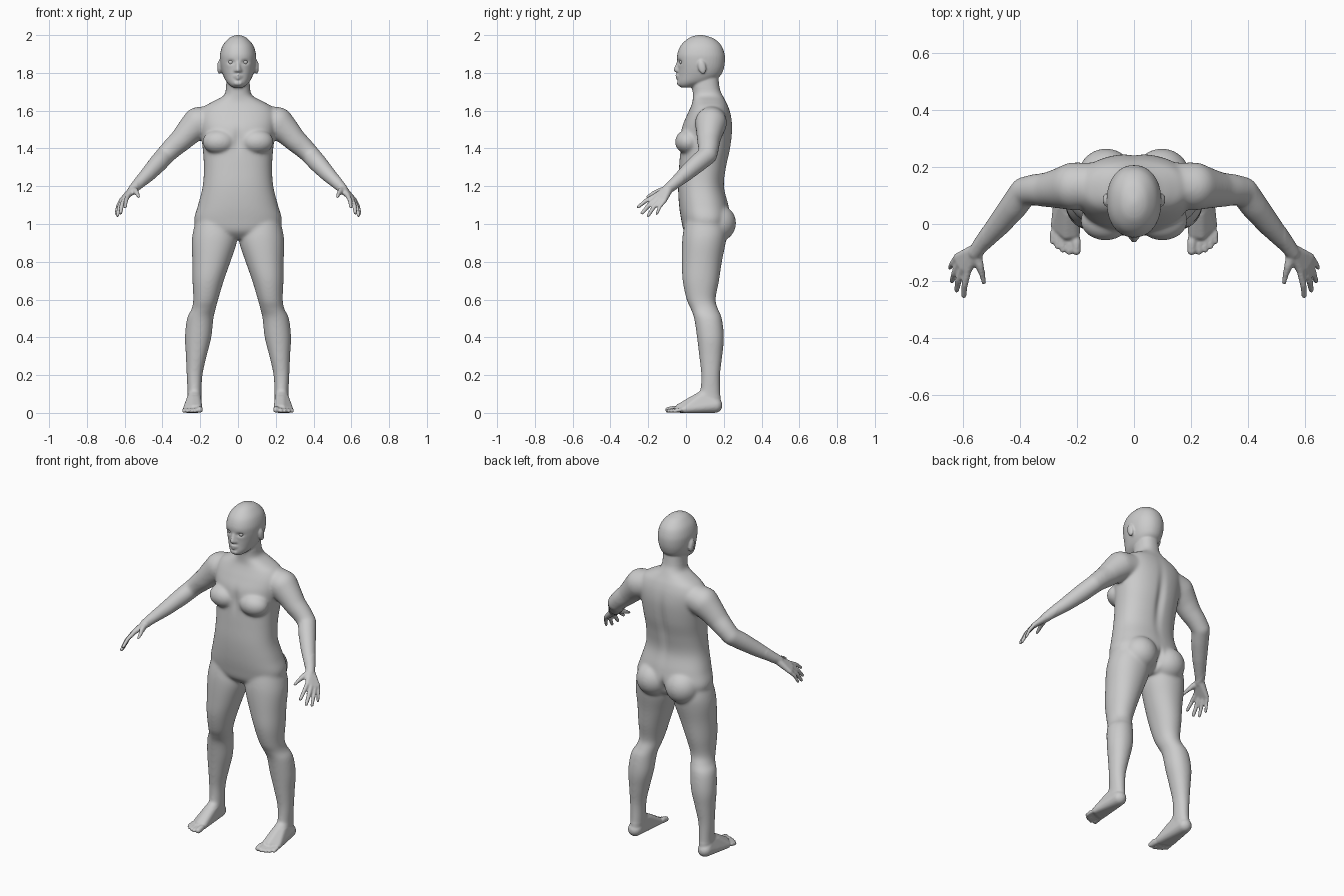
import bpy, bmesh, math
from mathutils import Vector, Matrix

if "Cube" in bpy.data.objects:
    bpy.data.objects.remove(bpy.data.objects["Cube"])

body_bm = bmesh.new()


def absorb(bm):
    """Add a closed part to the body."""
    bmesh.ops.recalc_face_normals(bm, faces=bm.faces)
    me = bpy.data.meshes.new("part")
    bm.to_mesh(me)
    bm.free()
    body_bm.from_mesh(me)
    bpy.data.meshes.remove(me)


def ellipsoid(c, r, rot=0.0):
    bm = bmesh.new()
    m = Matrix.Translation(c) @ Matrix.Rotation(rot, 4, 'X') @ Matrix.Diagonal((*r, 1))
    bmesh.ops.create_icosphere(bm, subdivisions=4, radius=1, matrix=m)
    absorb(bm)


def hull(*balls):
    """Convex skin around balls given as (x, y, z, radius)."""
    bm = bmesh.new()
    for x, y, z, r in balls:
        bmesh.ops.create_icosphere(bm, subdivisions=3, radius=r,
                                   matrix=Matrix.Translation((x, y, z)))
    bmesh.ops.delete(bm, geom=list(bm.faces), context='FACES_ONLY')
    bmesh.ops.delete(bm, geom=list(bm.edges), context='EDGES_FACES')
    pts = [v.co.copy() for v in bm.verts]
    bm.free()
    bm = bmesh.new()
    for p in pts:
        bm.verts.new(p)
    bmesh.ops.convex_hull(bm, input=bm.verts)
    bmesh.ops.delete(bm, geom=[v for v in bm.verts if not v.link_faces], context='VERTS')
    absorb(bm)


def chain(balls):
    for a, b in zip(balls, balls[1:]):
        hull(a, b)


def stack(rings, p=2.0, s=1, n=40, steps=6):
    """Loft horizontal rings (z, centre x, half width, front y, back y)."""
    k = [Vector(r) for r in rings]
    k = [k[0]] + k + [k[-1]]
    smooth = []
    for i in range(1, len(k) - 2):
        a, b, c, d = k[i - 1:i + 3]
        for j in range(steps):
            t = j / steps
            smooth.append(0.5 * (2 * b + (c - a) * t + (2 * a - 5 * b + 4 * c - d) * t ** 2
                                 + (3 * b - a - 3 * c + d) * t ** 3))
    smooth.append(k[-1])
    bm = bmesh.new()
    loops = []
    for z, cx, w, yf, yb in smooth:
        loop = []
        for i in range(n):
            u = math.tau * i / n
            x, y = (math.copysign(abs(f) ** (2 / p), f) for f in (math.cos(u), math.sin(u)))
            loop.append(bm.verts.new((s * (cx + w * x), (yf + yb) / 2 + (yb - yf) / 2 * y, z)))
        loops.append(loop)
    for lo, hi in zip(loops, loops[1:]):
        for i in range(n):
            bm.faces.new((lo[i], lo[i - 1], hi[i - 1], hi[i]))
    bm.faces.new(loops[0])
    bm.faces.new(loops[-1])
    absorb(bm)


# torso and neck
stack([(.92, 0, .09, .03, .17), (.96, 0, .2, -.01, .21), (1.02, 0, .232, -.025, .235),
       (1.1, 0, .212, -.037, .225), (1.2, 0, .187, -.042, .202), (1.3, 0, .181, -.037, .214),
       (1.4, 0, .187, -.03, .236), (1.5, 0, .2, -.025, .246), (1.57, 0, .205, .002, .24),
       (1.62, 0, .18, .025, .225), (1.65, 0, .13, .035, .21), (1.68, 0, .076, .036, .195),
       (1.72, 0, .064, .034, .178), (1.8, 0, .06, .03, .17)], 2.3)

# head
stack([(1.722, 0, .025, -.025, .04), (1.735, 0, .044, -.04, .08), (1.755, 0, .063, -.044, .14),
       (1.785, 0, .078, -.042, .182), (1.82, 0, .089, -.042, .199), (1.86, 0, .095, -.046, .206),
       (1.9, 0, .095, -.046, .204), (1.945, 0, .081, -.028, .187), (1.98, 0, .052, .008, .15),
       (1.995, 0, .027, .04, .11), (2.001, 0, .004, .07, .08)], 2.15)

# nose, lips, chin
hull((0, -.037, 1.868, .008), (0, -.055, 1.816, .011), (.013, -.042, 1.811, .009), (-.013, -.042, 1.811, .009))
for z, y in ((1.787, -.049), (1.772, -.047)):
    for s in (-1, 1):
        hull((0, y, z, .008), (s * .022, y + .012, z - (z - 1.78) * .6, .005))
hull((.01, -.034, 1.746, .014), (-.01, -.034, 1.746, .014))

knuckles = [(.582, -.163, 1.15), (.6, -.153, 1.136), (.613, -.136, 1.126), (.621, -.115, 1.122)]
tips = [(.597, -.253, 1.09), (.622, -.232, 1.058), (.638, -.2, 1.044), (.646, -.155, 1.054)]

for s in (-1, 1):
    m = lambda x, y, z, r: (s * x, y, z, r)
    # ear, breast, buttock
    ellipsoid((s * .098, .085, 1.83), (.012, .021, .038), math.radians(12))
    ellipsoid((s * .1, .012, 1.435), (.088, .07, .066))
    ellipsoid((s * .098, .165, 1.005), (.1, .1, .1))
    # leg
    stack([(1.03, .12, .1, .0, .2), (.96, .122, .116, -.015, .215), (.9, .126, .119, -.021, .21),
           (.8, .141, .101, -.022, .19), (.7, .158, .083, -.018, .175), (.6, .171, .066, .003, .157),
           (.55, .182, .064, .025, .17), (.5, .2, .07, .043, .19), (.4, .211, .07, .058, .201),
           (.3, .221, .055, .07, .192), (.2, .23, .042, .08, .181), (.1, .23, .037, .075, .182),
           (.04, .233, .036, .07, .188)], 2.1, s)
    # foot and toes
    hull(m(.235, .153, .04, .04), m(.23, .105, .095, .034), m(.213, -.03, .024, .024),
         m(.273, -.005, .019, .019), m(.235, -.035, .026, .022))
    for x, y, r in ((.202, -.094, .016), (.228, -.098, .011), (.249, -.091, .0105),
                    (.269, -.079, .01), (.286, -.061, .01)):
        hull(m(.21 + (x - .2) * .8, -.02, .018, r), m(x, y + .03, r + .006, r), m(x, y, r, r))
    # arm
    chain([m(.12, .14, 1.555, .075), m(.21, .132, 1.535, .085), m(.26, .125, 1.488, .071),
           m(.3, .12, 1.445, .062), m(.345, .12, 1.405, .056), m(.385, .115, 1.365, .051),
           m(.42, .065, 1.325, .05), m(.475, -.003, 1.265, .042), m(.535, -.072, 1.205, .03),
           m(.556, -.1, 1.183, .026)])
    # palm, fingers, thumb
    hull(m(.55, -.09, 1.188, .024), *[m(*k, .0125) for k in knuckles])
    for k, t, r in zip(knuckles, tips, (.0115, .012, .0115, .01)):
        mid = Vector(k).lerp(Vector(t), .5) + Vector((.004, -.003, .004))
        chain([m(*k, r + .001), m(*mid, r), m(*t, r - .0025)])
    chain([m(.555, -.105, 1.182, .02), m(.541, -.145, 1.172, .016), m(.53, -.178, 1.158, .0125),
           m(.524, -.207, 1.143, .0095)])

# fuse everything into one skin
me = bpy.data.meshes.new("body")
body_bm.to_mesh(me)
body_bm.free()
body = bpy.data.objects.new("body", me)
bpy.context.collection.objects.link(body)
bpy.context.view_layer.objects.active = body
body.select_set(True)
mod = body.modifiers.new("fuse", 'REMESH')
mod.mode = 'VOXEL'
mod.voxel_size = .0056
bpy.ops.object.modifier_apply(modifier=mod.name)

# soften the joins, keeping face, hands and feet crisp
grp = body.vertex_groups.new(name="soften")
fine, coarse = [], []
for v in body.data.vertices:
    x, y, z = v.co
    (fine if abs(x) > .53 or z < .09 or z > 1.72 else coarse).append(v.index)
grp.add(fine, .1, 'REPLACE')
grp.add(coarse, 1, 'REPLACE')
mod = body.modifiers.new("soften", 'SMOOTH')
mod.factor, mod.iterations, mod.vertex_group = .5, 36, grp.name
bpy.ops.object.modifier_apply(modifier=mod.name)

# sculpted hollows: centre, reach, push along y
hollows = [((.038, -.036, 1.857), (.018, .03, .011), .011), ((-.038, -.036, 1.857), (.018, .03, .011), .011),
           ((0, .23, 1.36), (.025, .06, .16), -.013), ((0, .24, .98), (.014, .08, .05), -.022),
           ((0, -.04, 1.45), (.02, .05, .06), .008)]
for v in body.data.vertices:
    p = v.co.copy()
    for c, r, push in hollows:
        d = sum(((p[i] - c[i]) / r[i]) ** 2 for i in range(3))
        if d < 6:
            v.co.y += push * math.exp(-d)
    v.co.z = max(v.co.z, 0)
bpy.ops.object.shade_smooth()

# eyes
for s, name in ((-1, "right_eye"), (1, "left_eye")):
    bpy.ops.mesh.primitive_uv_sphere_add(segments=24, ring_count=16, radius=.014,
                                         location=(s * .037, -.02, 1.857))
    bpy.context.object.name = name
    bpy.ops.object.shade_smooth()
